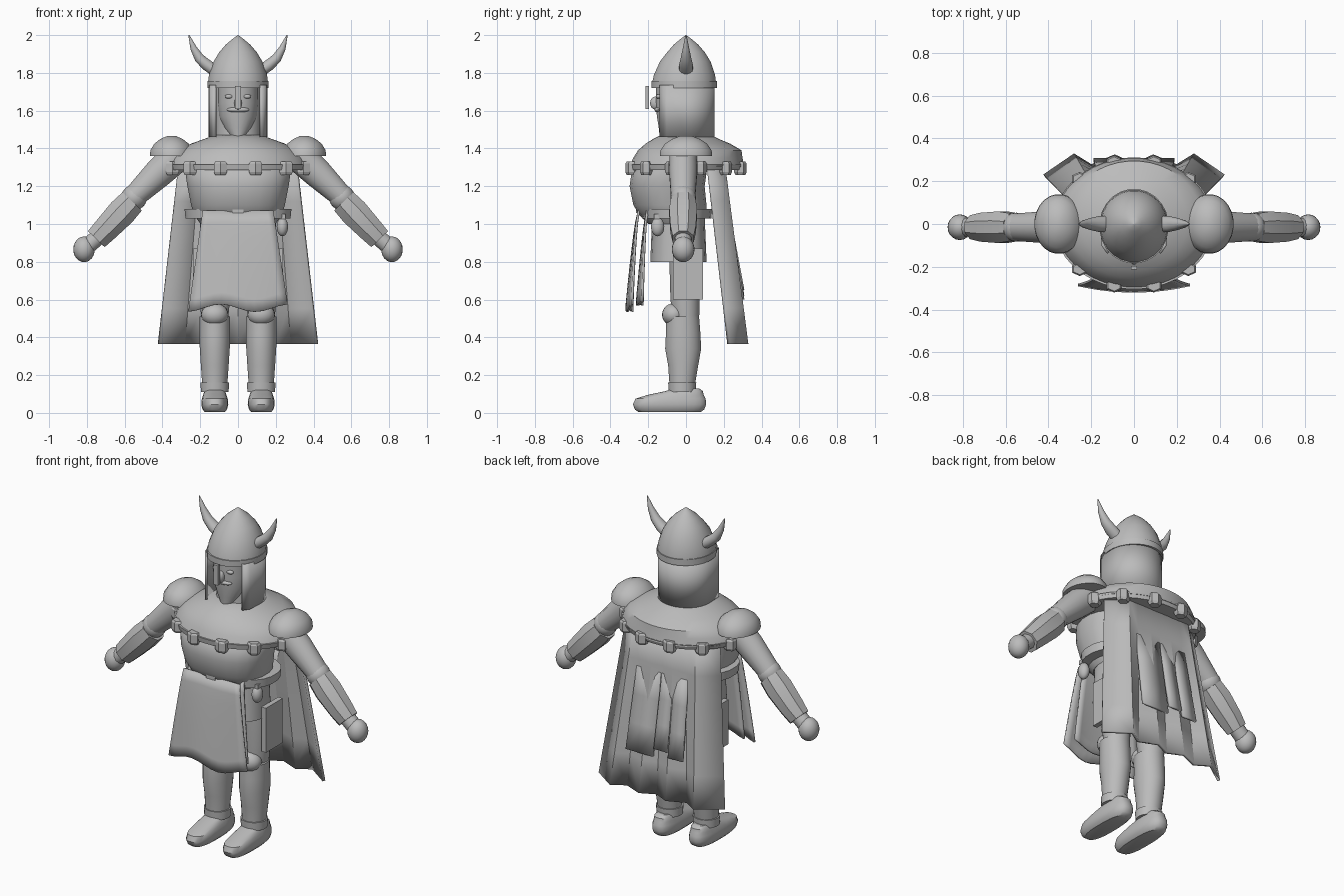
import bpy, bmesh, math
from mathutils import Vector

if "Cube" in bpy.data.objects:
    bpy.data.objects.remove(bpy.data.objects["Cube"])

GREY = (0.5, 0.5, 0.5, 1)
mat = bpy.data.materials.new("plain grey")
mat.use_nodes = True
mat.diffuse_color = GREY
mat.node_tree.nodes["Principled BSDF"].inputs["Base Color"].default_value = GREY


def finish(name, bm, angle=38):
    bmesh.ops.recalc_face_normals(bm, faces=bm.faces)
    mesh = bpy.data.meshes.new(name)
    bm.to_mesh(mesh)
    bm.free()
    mesh.materials.append(mat)
    ob = bpy.data.objects.new(name, mesh)
    bpy.context.collection.objects.link(ob)
    bpy.ops.object.select_all(action="DESELECT")
    ob.select_set(True)
    bpy.context.view_layer.objects.active = ob
    bpy.ops.object.shade_smooth_by_angle(angle=math.radians(angle))
    return ob


def sweep(name, rings, n=24, power=1.0, angle=38):
    """Skin elliptical rings (x, y, z, radius across, radius along y)."""
    bm = bmesh.new()
    loops = []
    for i, (x, y, z, rx, ry) in enumerate(rings):
        a, b = rings[max(i - 1, 0)], rings[min(i + 1, len(rings) - 1)]
        d = Vector((b[0] - a[0], 0, b[2] - a[2])).normalized()
        across = Vector((d.z, 0, -d.x))
        loop = []
        for k in range(n):
            t = math.tau * (k + 0.5) / n
            c, s = math.cos(t), math.sin(t)
            c = math.copysign(abs(c) ** power, c)
            s = math.copysign(abs(s) ** power, s)
            loop.append(bm.verts.new(Vector((x, y, z)) + across * rx * c + Vector((0, ry * s, 0))))
        loops.append(loop)
    for a, b in zip(loops, loops[1:]):
        for k in range(n):
            bm.faces.new((a[k], a[(k + 1) % n], b[(k + 1) % n], b[k]))
    bm.faces.new(loops[0])
    bm.faces.new(loops[-1])
    return finish(name, bm, angle)


def column(name, rings, x=0, **kw):
    """Upright sweep from (z, radius x, radius y, centre y)."""
    return sweep(name, [(x, cy, z, rx, ry) for z, rx, ry, cy in rings], **kw)


def ball(name, centre, size):
    bm = bmesh.new()
    bmesh.ops.create_uvsphere(bm, u_segments=20, v_segments=12, radius=1)
    bmesh.ops.scale(bm, vec=size, verts=bm.verts)
    bmesh.ops.translate(bm, vec=centre, verts=bm.verts)
    return finish(name, bm)


def box(name, centre, size):
    bm = bmesh.new()
    bmesh.ops.create_cube(bm, size=1)
    bmesh.ops.scale(bm, vec=size, verts=bm.verts)
    bmesh.ops.translate(bm, vec=centre, verts=bm.verts)
    return finish(name, bm)


def sheet(name, rows, thick=0.014, angle=25):
    """Cloth or plate through rows of points."""
    bm = bmesh.new()
    grid = [[bm.verts.new(p) for p in row] for row in rows]
    for a, b in zip(grid, grid[1:]):
        for k in range(len(a) - 1):
            bm.faces.new((a[k], a[k + 1], b[k + 1], b[k]))
    ob = finish(name, bm, angle)
    mod = ob.modifiers.new("thickness", "SOLIDIFY")
    mod.thickness, mod.offset = thick, 0
    return ob


# Helmet: pointed dome with a raised rim and a nose guard
column("helmet_dome", [(1.75, .16, .17, -.01), (1.79, .155, .163, -.008), (1.86, .13, .135, -.004),
                       (1.91, .1, .1, 0), (1.95, .065, .065, 0), (1.975, .035, .035, 0), (2, .002, .002, 0)])
column("helmet_rim", [(1.72, .163, .175, -.01), (1.757, .163, .175, -.01)])
box("nose_guard", (0, -.205, 1.67), (.03, .018, .12))

# Head: face tapering to a bearded chin, with nose, eyes and moustache
column("face", [(1.465, .04, .05, -.09), (1.51, .075, .08, -.065), (1.57, .1, .1, -.055),
                (1.64, .107, .11, -.05), (1.74, .107, .11, -.05)])
ball("nose", (0, -.16, 1.64), (.02, .03, .035))
ball("moustache", (0, -.145, 1.605), (.06, .022, .015))
for side, s in (("left", 1), ("right", -1)):
    ball(side + "_eye", (s * .048, -.145, 1.675), (.022, .014, .012))

# Neck guard hanging around the sides and back of the head
arc = [(.12, -.135), (.145, -.1)] + [(.15 * math.cos(t), .145 * math.sin(t))
                                     for t in (math.pi * k / 16 for k in range(17))]
arc += [(-.145, -.1), (-.12, -.135)]
sheet("neck_guard", [[(x, y, z) for x, y in arc] for z in (1.735, 1.46)], .014, 40)
column("neck", [(1.44, .12, .12, 0), (1.73, .13, .12, .015)])

# Torso, hips and belt
column("torso", [(1.0, .2, .14, -.06), (1.05, .235, .18, -.07), (1.1, .25, .195, -.085),
                 (1.2, .27, .2, -.1), (1.27, .28, .2, -.09), (1.34, .27, .18, -.05)], power=.85)
column("belt", [(1.03, .28, .185, -.05), (1.08, .285, .19, -.05)], power=.85)
box("buckle", (0, -.25, 1.075), (.06, .03, .035))
column("tunic", [(.8, .21, .15, -.04), (.92, .205, .145, -.04), (1.04, .2, .14, -.04)], power=.75)
ball("pouch", (.235, -.15, .985), (.03, .035, .05))
box("pouch_loop", (.235, -.155, 1.04), (.035, .03, .025))

# Mantle with studs around its rim
column("mantle", [(1.305, .37, .305, .005), (1.35, .355, .29, .01), (1.39, .315, .275, .02),
                  (1.425, .25, .225, .01), (1.45, .18, .175, 0), (1.472, .12, .13, 0)], n=40)
column("mantle_band", [(1.285, .365, .3, 0), (1.315, .375, .308, .003)], n=40)
for k in range(12):
    t = math.tau * (k + .5) / 12
    y = .298 * math.sin(t)
    column("stud_%d" % (k + 1), [(1.26, .032, .026, y), (1.275, .04, .033, y), (1.32, .04, .033, y),
                                 (1.33, .032, .026, y)], x=.36 * math.cos(t), n=6, angle=20)


# Tabard: two curved layers in front
def tabard(name, y0, y1, w0, w1, z1, sag):
    rows = []
    for i in range(9):
        t = i / 8
        w, row = w0 + (w1 - w0) * t, []
        for k in range(13):
            u = k / 6 - 1
            wave = sag * t * math.sin(u * 4.5)
            row.append((u * w, y0 + (y1 - y0) * t ** .75 + .03 * u * u * t,
                        1.07 + (z1 - 1.07) * t - wave))
        rows.append(row)
    sheet(name, rows, .012)


tabard("front_tabard", -.25, -.315, .187, .262, .555, .02)
tabard("inner_tabard", -.205, -.26, .185, .23, .58, .012)

# Cape: pleats opening toward the hem
half = [(.42, .225), (.28, .322), (.2, .272), (.09, .318)]
hem = half + [(0, .275)] + [(-x, y) for x, y in reversed(half)]
rows = []
for i in range(6):
    t = i / 5
    rows.append([(x * (.74 + .26 * t), (.115 if abs(x) > .4 else .2) * (1 - t) + y * t,
                  1.31 - .945 * t) for x, y in hem])
sheet("cape", rows, .016, 10)

# Slit panels over the back of the cape
for name, x0, x1, zb in (("left", .01, .19, .6), ("middle", -.085, .002, .65), ("right", -.19, -.093, .62)):
    rows = []
    for t in (0, .33, .67, 1):
        rows.append([(x * (.9 + .1 * t), .222 + .08 * t, 1.08 + (zb - 1.08) * t)
                     for x in (x0, (x0 + x1) / 2, x1)])
    sheet("back_panel_" + name, rows, .014)

for side, s in (("left", 1), ("right", -1)):
    # Horns
    sweep(side + "_horn", [(s * .12, 0, 1.81, .032, .037), (s * .165, 0, 1.842, .031, .037),
                           (s * .205, 0, 1.878, .027, .028), (s * .235, 0, 1.93, .018, .017),
                           (s * .26, 0, 2.0, .003, .003)], n=14)
    # Shoulder guards
    column(side + "_shoulder_guard", [(1.36, .115, .14, 0), (1.39, .113, .137, 0), (1.425, .092, .112, 0),
                                      (1.45, .06, .075, 0), (1.466, .022, .03, 0)], x=s * .352)
    # Arms, bracers and hands
    y = -.015
    sweep(side + "_upper_arm", [(s * .31, y, 1.37, .085, .075), (s * .42, y, 1.27, .08, .075),
                                (s * .555, y, 1.14, .06, .065)], n=16)
    ball(side + "_elbow", (s * .55, y, 1.14), (.068, .068, .068))
    sweep(side + "_bracer", [(s * .56, y, 1.12, .076, .07), (s * .615, y, 1.062, .082, .08),
                             (s * .7, y, .972, .073, .073), (s * .75, y, .92, .066, .06)],
          n=8, angle=20)
    sweep(side + "_wrist", [(s * .73, y, .94, .045, .045), (s * .8, y, .88, .045, .045)], n=12)
    ball(side + "_hand", (s * .815, y, .866), (.057, .06, .068))
    # Legs
    lx = s * .123
    column(side + "_thigh", [(.49, .07, .07, 0), (.6, .082, .078, -.005), (.85, .09, .085, -.005)], x=lx)
    box(side + "_thigh_plate", (s * .222, .01, .735), (.03, .16, .27))
    ball(side + "_knee", (lx, -.065, .52), (.072, .062, .06))
    column(side + "_shin", [(.15, .067, .068, -.02), (.25, .074, .08, -.015), (.34, .08, .096, -.015),
                            (.42, .082, .092, -.015), (.51, .082, .088, -.018)], x=lx)
    column(side + "_ankle_cuff", [(.11, .074, .072, -.02), (.16, .076, .075, -.02)], x=lx)
    # Feet
    column(side + "_foot", [(.004, .052, .165, -.087), (.018, .065, .185, -.087), (.045, .072, .195, -.087),
                            (.075, .069, .187, -.082), (.095, .062, .15, -.055), (.115, .055, .1, -.01),
                            (.13, .045, .07, 0)], x=lx, power=.75)
